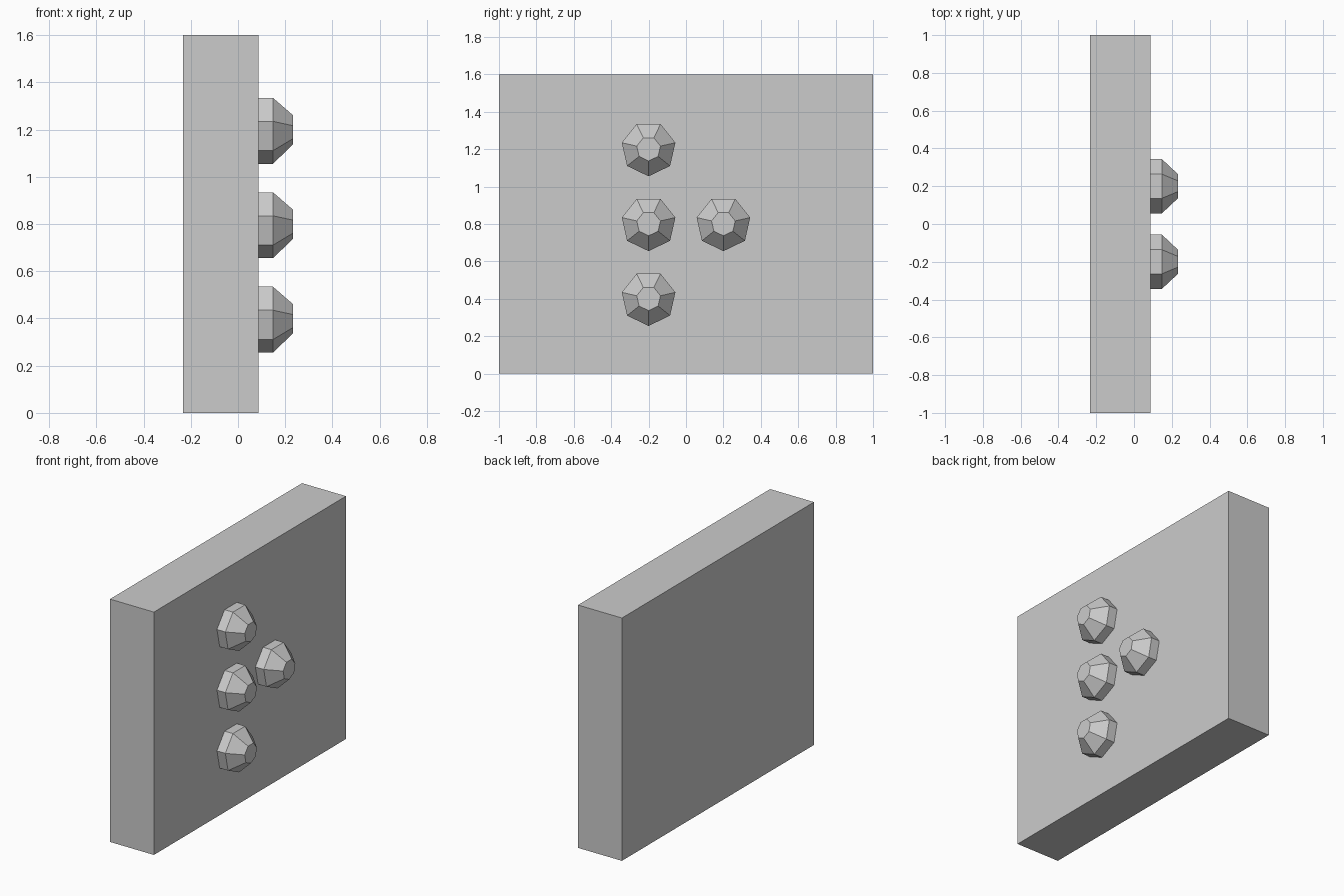
import bpy
import bmesh
from math import cos, sin, pi

cube = bpy.data.objects.get("Cube")
if cube:
    bpy.data.objects.remove(cube, do_unlink=True)

# One plain grey for everything
grey = bpy.data.materials.new("plain grey")
grey.use_nodes = True
colour = (0.6, 0.6, 0.6, 1)
grey.diffuse_color = colour
grey.node_tree.nodes["Principled BSDF"].inputs["Base Color"].default_value = colour

BACK, FACE = -0.233, 0.087      # slab surfaces along x
SIDES = 7
PROFILE = [(0, 0.147), (0.061, 0.147), (0.146, 0.065)]   # stud height, radius


def add_object(name, bm):
    bmesh.ops.recalc_face_normals(bm, faces=bm.faces)
    mesh = bpy.data.meshes.new(name)
    bm.to_mesh(mesh)
    bm.free()
    mesh.materials.append(grey)
    obj = bpy.data.objects.new(name, mesh)
    bpy.context.collection.objects.link(obj)
    return obj


# Upright slab
bm = bmesh.new()
bmesh.ops.create_cube(bm, size=1)
bmesh.ops.scale(bm, vec=(FACE - BACK, 2, 1.6), verts=bm.verts)
bmesh.ops.translate(bm, vec=((FACE + BACK) / 2, 0, 0.8), verts=bm.verts)
add_object("slab", bm)


# Seven-sided stud with a tapered tip, one corner pointing down
def add_stud(name, y, z):
    bm = bmesh.new()
    rings = []
    for height, radius in PROFILE:
        angles = [2 * pi * i / SIDES - pi / 2 for i in range(SIDES)]
        rings.append([bm.verts.new((height, radius * cos(a), radius * sin(a)))
                      for a in angles])
    for low, high in zip(rings, rings[1:]):
        for i in range(SIDES):
            j = (i + 1) % SIDES
            bm.faces.new((low[i], low[j], high[j], high[i]))
    bm.faces.new(rings[0])
    bm.faces.new(rings[-1])
    add_object(name, bm).location = (FACE, y, z)


# Column of three studs and one beside the middle
for name, y, z in [("lower_stud", -0.2, 0.4), ("middle_stud", -0.2, 0.8),
                   ("upper_stud", -0.2, 1.2), ("side_stud", 0.2, 0.8)]:
    add_stud(name, y, z + 0.002)
